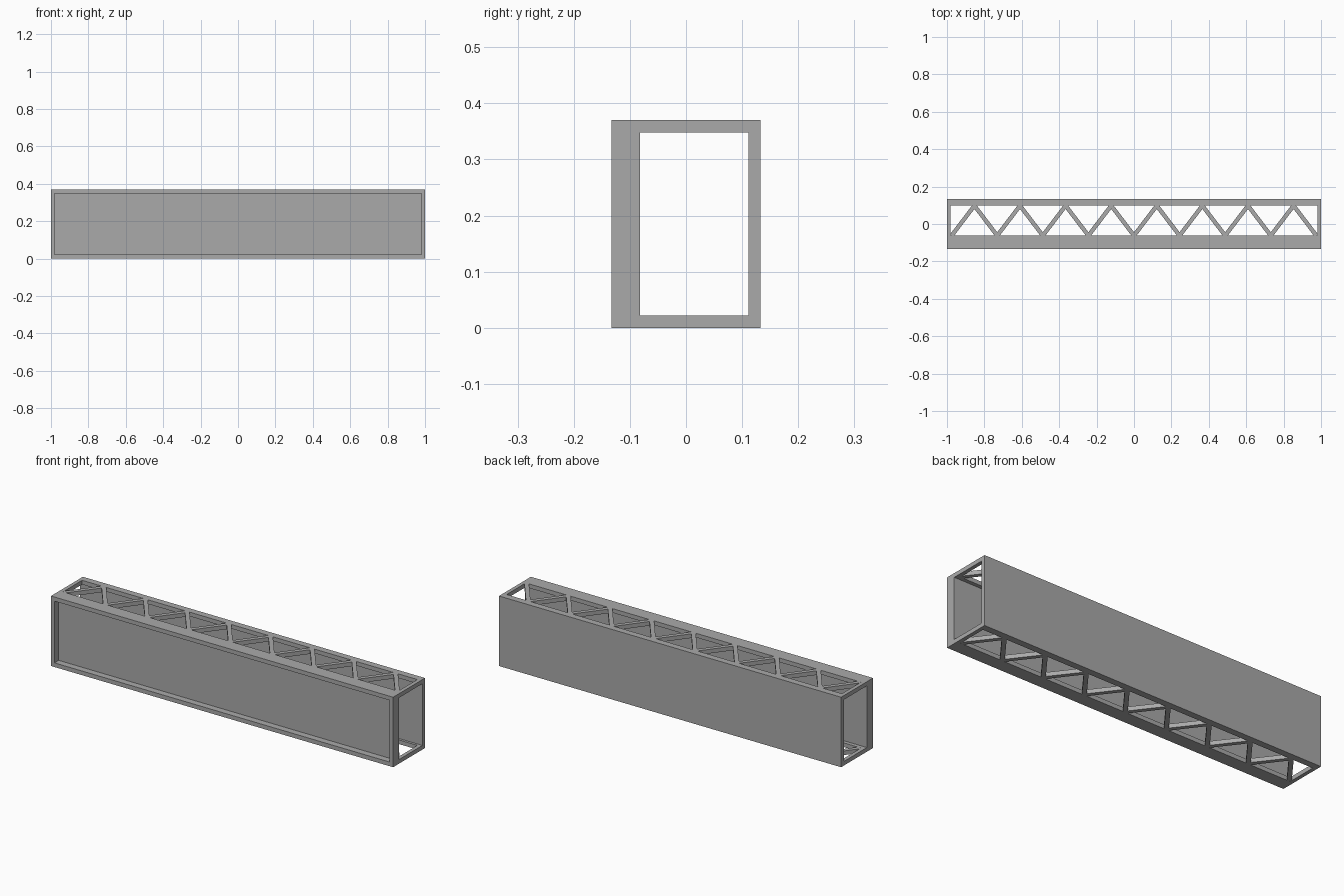
import bpy
from math import atan2, hypot
from mathutils import Matrix

old = bpy.data.objects.get("Cube")
if old:
    bpy.data.objects.remove(old)

grey = bpy.data.materials.new("plain_grey")
grey.use_nodes = True
colour = (0.4, 0.4, 0.4, 1)
grey.diffuse_color = colour
grey.node_tree.nodes["Principled BSDF"].inputs["Base Color"].default_value = colour

L, D, H = 1.0, 0.133, 0.37      # half length, half depth, height
T = 0.022                       # wall and rail thickness
FRONT, BACK = -0.082, 0.111     # inner faces of the two walls
LOW, HIGH = -0.062, 0.098       # edges of the truss opening
END = 0.98


def box(name, x0, x1, y0, y1, z0, z1):
    bpy.ops.mesh.primitive_cube_add(size=1)
    ob = bpy.context.object
    ob.name = name
    size = Matrix.Diagonal((x1 - x0, y1 - y0, z1 - z0, 1))
    ob.data.transform(Matrix.Translation(((x0 + x1) / 2, (y0 + y1) / 2, (z0 + z1) / 2)) @ size)
    ob.data.materials.append(grey)
    return ob


def bar(name, a, b, z, width):
    """Flat diagonal bar between two points in plan."""
    dx, dy = b[0] - a[0], b[1] - a[1]
    ob = box(name, 0, hypot(dx, dy), -width / 2, width / 2, 0, T)
    ob.data.transform(Matrix.Translation((a[0], a[1], z)) @ Matrix.Rotation(atan2(dy, dx), 4, 'Z'))


# Back wall, and front wall with a recessed panel inside a raised frame
box("back_wall", -L, L, BACK, D, 0, H)
box("front_panel", -END, END, -0.098, FRONT, T, H - T)
box("front_frame_bottom", -L, L, -D, FRONT, 0, T)
box("front_frame_top", -L, L, -D, FRONT, H - T, H)
for side, x in (("right", -L), ("left", END)):
    box("front_frame_" + side, x, x + L - END, -D, FRONT, T, H - T)

# Top and bottom truss frames with zigzag bracing
bays = 8
step = 2 * (END - 0.005) / bays
for level, z in (("bottom", 0), ("top", H - T)):
    box(level + "_front_rail", -L, L, FRONT, LOW, z, z + T)
    box(level + "_back_rail", -L, L, HIGH, BACK, z, z + T)
    for side, x in (("right", -L), ("left", END)):
        box(level + "_end_rail_" + side, x, x + L - END, LOW, HIGH, z, z + T)
    for i in range(bays):
        x = -END + 0.005 + i * step
        peak = (x + step / 2, HIGH)
        bar(level + "_brace_up", (x, LOW), peak, z, T)
        bar(level + "_brace_down", peak, (x + step, LOW), z, T)
